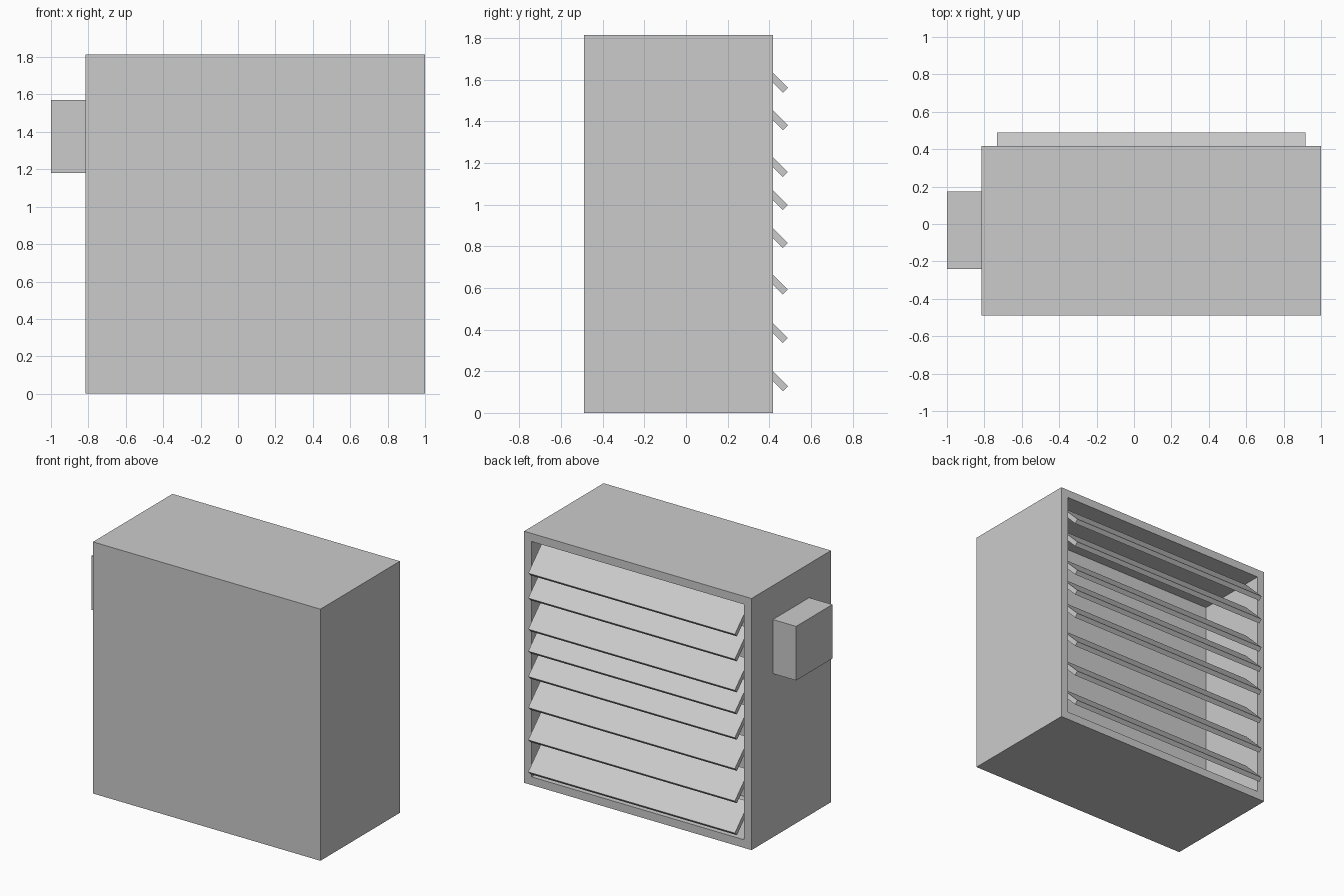
import bpy, bmesh
from mathutils import Vector

if "Cube" in bpy.data.objects:
    bpy.data.objects.remove(bpy.data.objects["Cube"])

X0, X1 = -0.815, 1.0        # cabinet width
Y0, Y1 = -0.489, 0.417      # cabinet depth
H = 1.815                   # cabinet height
RIM = 0.083                 # frame around the opening
DEPTH = 0.55                # depth of the recess


def finish(name, bm):
    bmesh.ops.recalc_face_normals(bm, faces=bm.faces[:])
    mesh = bpy.data.meshes.new(name)
    bm.to_mesh(mesh)
    bm.free()
    obj = bpy.data.objects.new(name, mesh)
    bpy.context.collection.objects.link(obj)
    return obj


def box(lo, hi):
    bm = bmesh.new()
    bmesh.ops.create_cube(bm, size=1)
    lo, hi = Vector(lo), Vector(hi)
    for v in bm.verts:
        v.co = (lo + hi) / 2 + v.co * (hi - lo)
    return bm


# Cabinet: box whose back face is inset and pushed inwards
bm = box((X0, Y0, 0), (X1, Y1, H))
bm.normal_update()
back = max(bm.faces, key=lambda f: f.calc_center_median().y)
bmesh.ops.inset_region(bm, faces=[back], thickness=RIM)
ext = bmesh.ops.extrude_discrete_faces(bm, faces=[back])["faces"]
for v in ext[0].verts:
    v.co.y -= DEPTH
finish("cabinet", bm)

# Control box on the side
finish("side_box", box((-1.0, -0.24, 1.18), (X0, 0.173, 1.57)))

# Louvre slats: 45 degree strips with their outer tip at the given heights
TIP_Y, RUN, T = 0.489, 0.165, 0.024
for i, z in enumerate((1.562, 1.382, 1.158, 0.999, 0.816, 0.592, 0.359, 0.128)):
    profile = [(TIP_Y, z), (TIP_Y - RUN, z + RUN),
               (TIP_Y - RUN - T, z + RUN - T), (TIP_Y - T, z - T)]
    bm = bmesh.new()
    end = bm.faces.new([bm.verts.new((X0 + RIM, y, h)) for y, h in profile])
    geom = bmesh.ops.extrude_face_region(bm, geom=[end], use_keep_orig=True)["geom"]
    for v in geom:
        if isinstance(v, bmesh.types.BMVert):
            v.co.x = X1 - RIM
    finish(f"slat_{i + 1}", bm)
